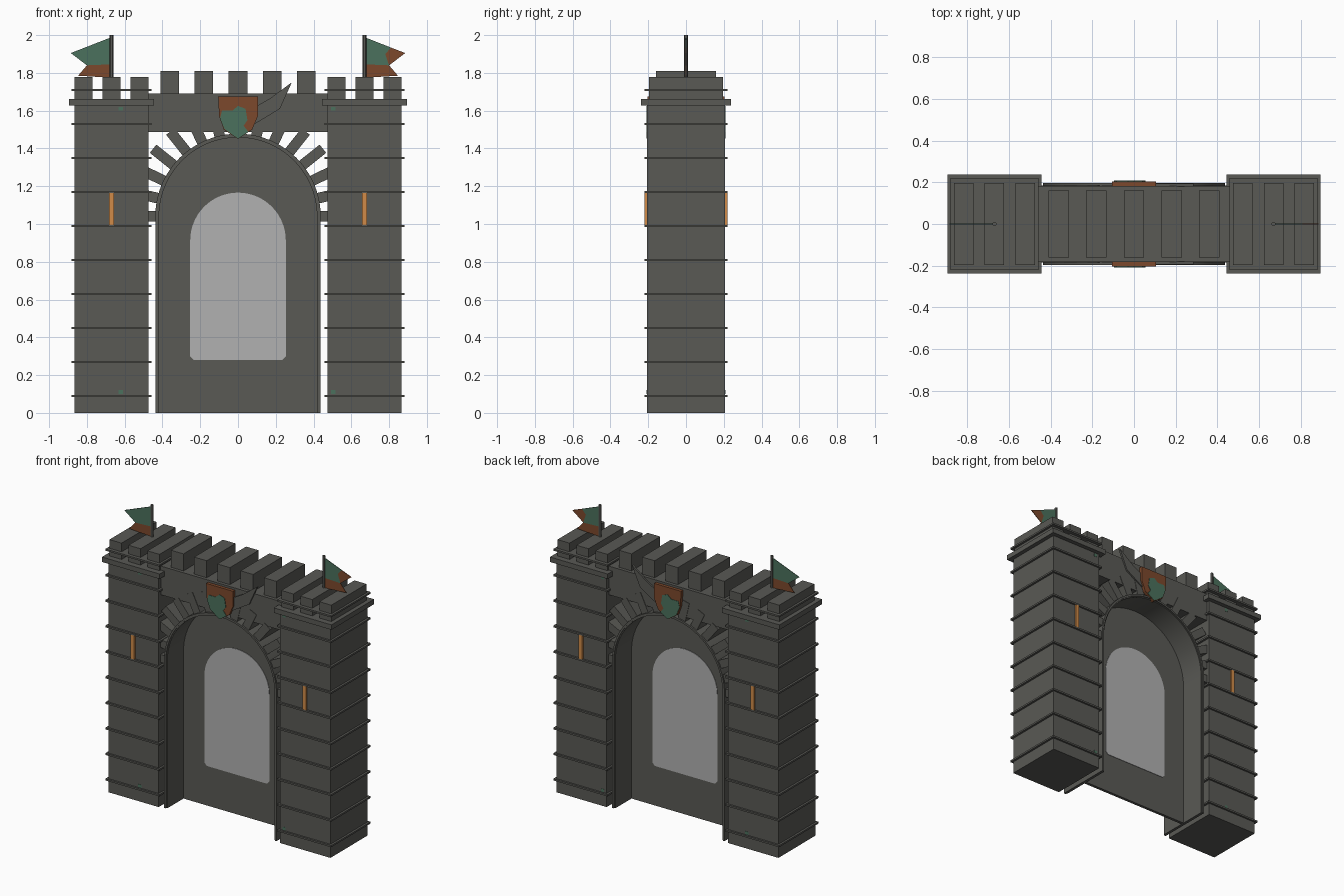
import bpy, bmesh, math
from mathutils import Matrix

if "Cube" in bpy.data.objects:
    bpy.data.objects.remove(bpy.data.objects["Cube"], do_unlink=True)


def material(name, rgb):
    m = bpy.data.materials.new(name)
    m.use_nodes = True
    m.diffuse_color = (*rgb, 1)
    m.node_tree.nodes["Principled BSDF"].inputs["Base Color"].default_value = (*rgb, 1)
    return m


STONE = material("dark stone", (0.1, 0.1, 0.09))
PORTAL = material("pale grey", (0.44, 0.44, 0.44))
GLOW = material("window orange", (0.64, 0.26, 0.065))
GREEN = material("weathered green", (0.07, 0.165, 0.11))
RUST = material("rust brown", (0.2, 0.065, 0.025))


def finish(name, bm, mat, smooth=False):
    bmesh.ops.recalc_face_normals(bm, faces=bm.faces)
    me = bpy.data.meshes.new(name)
    bm.to_mesh(me)
    bm.free()
    me.materials.append(mat)
    ob = bpy.data.objects.new(name, me)
    bpy.context.collection.objects.link(ob)
    if smooth:
        bpy.ops.object.select_all(action='DESELECT')
        ob.select_set(True)
        bpy.context.view_layer.objects.active = ob
        bpy.ops.object.shade_smooth_by_angle(angle=math.radians(30))
    return ob


def add_box(bm, x, y, z, turn=None):
    """Add a box given (low, high) ranges on each axis."""
    mid = [(a + b) / 2 for a, b in (x, y, z)]
    size = [b - a for a, b in (x, y, z)]
    mat = Matrix.Translation(mid) @ Matrix.Diagonal((*size, 1))
    bmesh.ops.create_cube(bm, size=1, matrix=(turn @ mat) if turn else mat)


def box(name, x, y, z, mat=STONE):
    bm = bmesh.new()
    add_box(bm, x, y, z)
    return finish(name, bm, mat)


def prism(name, outline, y0, y1, mat=STONE, smooth=False):
    """Extrude an x-z outline from y0 to y1."""
    bm = bmesh.new()
    face = bm.faces.new([bm.verts.new((x, y0, z)) for x, z in outline])
    ext = bmesh.ops.extrude_face_region(bm, geom=[face])
    for v in ext["geom"]:
        if isinstance(v, bmesh.types.BMVert):
            v.co.y = y1
    return finish(name, bm, mat, smooth)


def arc(r, cz, n=40):
    return [(r * math.cos(math.pi * i / n), cz + r * math.sin(math.pi * i / n))
            for i in range(n + 1)]


ARCH_Z = 1.04
TOWER_X = 0.67

# Towers with bands, cornice, merlons, windows and poles
for side, label in ((1, "left"), (-1, "right")):
    cx = side * TOWER_X

    def span(h):
        return (cx - h, cx + h)

    box(label + "_tower", span(0.196), (-0.207, 0.207), (0, 1.66))
    box(label + "_cornice", span(0.225), (-0.237, 0.237), (1.627, 1.662))
    bm = bmesh.new()
    for i in range(10):
        z = 0.09 + 0.18 * i
        add_box(bm, span(0.211), (-0.22, 0.22), (z - 0.006, z + 0.006))
    finish(label + "_tower_bands", bm, STONE)
    bm = bmesh.new()
    for k in (-1, 0, 1):
        mx = cx + k * 0.148
        add_box(bm, (mx - 0.047, mx + 0.047), (-0.196, 0.196), (1.66, 1.777))
    finish(label + "_tower_merlons", bm, STONE)
    for f, face in ((-1, "front"), (1, "back")):
        y = sorted((f * 0.2, f * 0.219))
        box(f"{label}_{face}_window", span(0.014), y, (0.99, 1.168), GLOW)
        for z in (0.11, 1.61):
            y = sorted((f * 0.2, f * 0.209))
            mx = cx + (0.05 if side < 0 else -0.165)
            box(f"{label}_{face}_moss", (mx - 0.012, mx + 0.012), y,
                (z - 0.01, z + 0.01), GREEN)
    bm = bmesh.new()
    bmesh.ops.create_cone(bm, cap_ends=True, segments=12, radius1=0.01, radius2=0.01,
                          depth=0.24, matrix=Matrix.Translation((cx, 0, 1.88)))
    finish(label + "_flag_pole", bm, STONE, True)

# Swallowtail flags in two colours
UPPER = [(0.68, 1.985), (0.885, 1.905), (0.8, 1.84), (0.68, 1.845)]
LOWER = [(0.68, 1.845), (0.8, 1.84), (0.847, 1.785), (0.68, 1.775)]
TIP = [(0.8, 1.84), (0.78, 1.9), (0.81, 1.934), (0.885, 1.905)]
UPPER_CUT = [UPPER[0], TIP[2], TIP[1], TIP[0], UPPER[3]]
prism("left_flag_upper", UPPER_CUT, -0.002, 0.002, GREEN)
prism("left_flag_tip", TIP, -0.002, 0.002, RUST)
prism("left_flag_lower", LOWER, -0.002, 0.002, RUST)
prism("right_flag_upper", [(-x, z) for x, z in UPPER], -0.002, 0.002, GREEN)
prism("right_flag_lower", [(-x, z) for x, z in LOWER], -0.002, 0.002, RUST)

# Wall above the arch with its merlons
box("gate_wall", (-0.48, 0.48), (-0.183, 0.183), (1.488, 1.69))
bm = bmesh.new()
for k in range(-2, 3):
    mx = k * 0.181
    add_box(bm, (mx - 0.049, mx + 0.049), (-0.16, 0.16), (1.685, 1.81))
finish("gate_merlons", bm, STONE)

# Arch lining running down to the ground
outer, inner = arc(0.438, ARCH_Z), arc(0.418, ARCH_Z)
prism("arch_lining", [(0.438, 0)] + outer + [(-0.438, 0), (-0.418, 0)]
      + inner[::-1] + [(0.418, 0)], -0.19, 0.19, STONE, True)
for f, face in ((-1, "front"), (1, "back")):
    rim_out, rim_in = arc(0.438, ARCH_Z), arc(0.425, ARCH_Z)
    prism(face + "_arch_rim", [(0.438, 0)] + rim_out + [(-0.438, 0), (-0.425, 0)]
          + rim_in[::-1] + [(0.425, 0)], f * 0.188, f * 0.197, STONE, True)

# Radial stones around the arch
bm = bmesh.new()
for i in range(15):
    turn = (Matrix.Translation((0, 0, ARCH_Z))
            @ Matrix.Rotation(-math.pi * i / 14, 4, 'Y'))
    add_box(bm, (0.425, 0.575), (-0.186, 0.186), (-0.028, 0.028), turn)
finish("arch_stones", bm, STONE)

# Gate panel in the middle of the passage with a pale arched inset
prism("gate_panel", [(0.428, 0)] + arc(0.428, ARCH_Z) + [(-0.428, 0)], -0.01, 0.01)
prism("gate_inset", [(0.235, 0.28), (0.253, 0.3)] + arc(0.253, 0.913)
      + [(-0.253, 0.3), (-0.235, 0.28)], -0.013, 0.013, PORTAL)

# Shield with a green patch, and a blade behind it, on both faces
SHIELD = [(-0.105, 1.675), (0.105, 1.675), (0.105, 1.57), (0.075, 1.5),
          (0, 1.45), (-0.075, 1.5), (-0.1, 1.57)]
PATCH = [(-0.095, 1.56), (-0.085, 1.6), (-0.03, 1.6), (0, 1.625), (0.04, 1.61),
         (0.05, 1.55), (0.03, 1.52), (0.055, 1.488), (0, 1.452), (-0.072, 1.503)]
BLADE = [(0.09, 1.62), (0.17, 1.665), (0.285, 1.75), (0.222, 1.61), (0.09, 1.53)]
for f, face in ((-1, "front"), (1, "back")):
    prism(face + "_shield", SHIELD, f * 0.18, f * 0.205, RUST)
    prism(face + "_shield_patch", PATCH, f * 0.2, f * 0.208, GREEN)
    prism(face + "_blade", BLADE, f * 0.18, f * 0.194)
